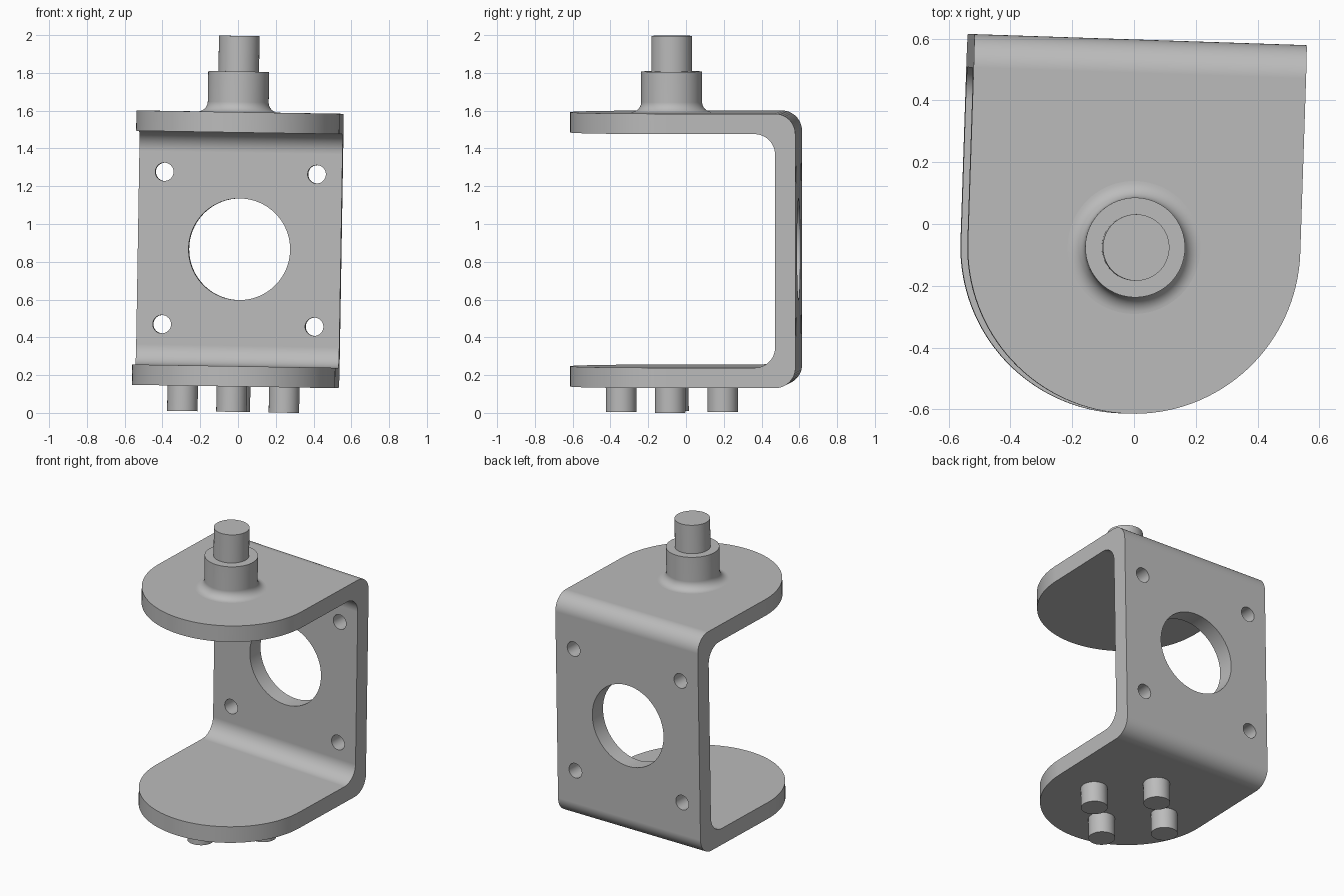
import bpy, bmesh
from math import radians, sin, cos, pi
from mathutils import Matrix, Vector

if "Cube" in bpy.data.objects:
    bpy.data.objects.remove(bpy.data.objects["Cube"])

# Main dimensions, in design units
R, THICK, BACK, BEND = 100, 20, 125, 20
LOW, HIGH = 25, 295
MID = (LOW + HIGH) / 2
SCALE = 0.00538
# The whole bracket stands slightly turned and leaning
PLACE = (Matrix.Translation((-0.026, -0.075, 0.0055))
         @ Matrix.Rotation(radians(-1.9), 4, 'Z')
         @ Matrix.Rotation(radians(0.95), 4, 'Y')
         @ Matrix.Scale(SCALE, 4))

steel = bpy.data.materials.new("grey steel")
steel.use_nodes = True
steel.diffuse_color = (0.5, 0.5, 0.5, 1)
steel.node_tree.nodes["Principled BSDF"].inputs["Base Color"].default_value = (0.5, 0.5, 0.5, 1)


def make(name, bm):
    bmesh.ops.recalc_face_normals(bm, faces=bm.faces)
    mesh = bpy.data.meshes.new(name)
    bm.to_mesh(mesh)
    bm.free()
    mesh.materials.append(steel)
    obj = bpy.data.objects.new(name, mesh)
    bpy.context.collection.objects.link(obj)
    return obj


def prism(name, points, sweep):
    bm = bmesh.new()
    face = bm.faces.new([bm.verts.new(p) for p in points])
    new = bmesh.ops.extrude_face_region(bm, geom=[face])["geom"]
    verts = [v for v in new if isinstance(v, bmesh.types.BMVert)]
    bmesh.ops.translate(bm, verts=verts, vec=Vector(sweep))
    return make(name, bm)


def cylinder(name, radius, depth, centre, axis='Z', sides=64):
    bm = bmesh.new()
    turn = Matrix.Rotation(pi / 2, 4, 'X') if axis == 'Y' else Matrix()
    bmesh.ops.create_cone(bm, cap_ends=True, segments=sides, radius1=radius, radius2=radius,
                          depth=depth, matrix=Matrix.Translation(centre) @ turn)
    return make(name, bm)


def arc(cx, cy, radius, start, end, steps):
    angles = [radians(start + (end - start) * i / steps) for i in range(steps + 1)]
    return [(cx + radius * cos(a), cy + radius * sin(a)) for a in angles]


def select(obj):
    bpy.ops.object.select_all(action='DESELECT')
    obj.select_set(True)
    bpy.context.view_layer.objects.active = obj


def boolean(obj, cutter, operation):
    mod = obj.modifiers.new("cut", 'BOOLEAN')
    mod.object, mod.operation, mod.solver = cutter, operation, 'EXACT'
    select(obj)
    bpy.ops.object.modifier_apply(modifier=mod.name)
    bpy.data.objects.remove(cutter)


def finish(obj):
    obj.data.transform(PLACE)
    select(obj)
    bpy.ops.object.shade_smooth_by_angle(angle=radians(30))
    mod = obj.modifiers.new("even shading", 'WEIGHTED_NORMAL')
    mod.keep_sharp = True


# Bent U-shaped strip, seen from the side
inner = BACK - THICK
side = [(-R - 20, LOW)]
side += arc(BACK - BEND, LOW + BEND, BEND, -90, 0, 12)
side += arc(BACK - BEND, HIGH - BEND, BEND, 0, 90, 12)
side += [(-R - 20, HIGH), (-R - 20, HIGH - THICK)]
side += arc(inner - BEND, HIGH - THICK - BEND, BEND, 90, 0, 12)
side += arc(inner - BEND, LOW + THICK + BEND, BEND, 0, -90, 12)
side += [(-R - 20, LOW + THICK)]
bracket = prism("bracket", [(-R - 20, y, z) for y, z in side], (2 * R + 40, 0, 0))

# Round the front ends of both plates
outline = arc(0, 0, R, 180, 360, 64) + [(R, BACK + 30), (-R, BACK + 30)]
rounding = prism("rounding_cutter", [(x, y, 0) for x, y in outline], (0, 0, HIGH + 40))
boolean(bracket, rounding, 'INTERSECT')

# Central opening and four screw holes in the back wall
holes = [(0, MID, 50, 96)] + [(x, MID + z, 9, 32) for x in (-75, 75) for z in (-75, 75)]
for x, z, radius, sides in holes:
    cutter = cylinder("hole_cutter", radius, 60, (x, BACK - 10, z), 'Y', sides)
    boolean(bracket, cutter, 'DIFFERENCE')
finish(bracket)

# Stepped shaft with a filleted foot on the top plate
profile = [(0, HIGH - 2), (40, HIGH - 2)]
profile += arc(40, HIGH + 10, 10, -90, -180, 10)
profile += [(30, HIGH + 40), (20, HIGH + 40), (20, HIGH + 75), (0, HIGH + 75)]
bm = bmesh.new()
verts = [bm.verts.new((r, 0, z)) for r, z in profile]
edges = [bm.edges.new(pair) for pair in zip(verts, verts[1:])]
bmesh.ops.spin(bm, geom=verts + edges, cent=(0, 0, 0), axis=(0, 0, 1),
               angle=2 * pi, steps=64)
bmesh.ops.remove_doubles(bm, verts=bm.verts, dist=0.01)
finish(make("stepped_shaft", bm))

# Four pins in a cross under the bottom plate
for label, x, y in (("left", 50, 0), ("right", -50, 0), ("front", 0, -50), ("back", 0, 50)):
    finish(cylinder(label + "_pin", 15, LOW + 5, (x, y, (LOW + 5) / 2), sides=48))
